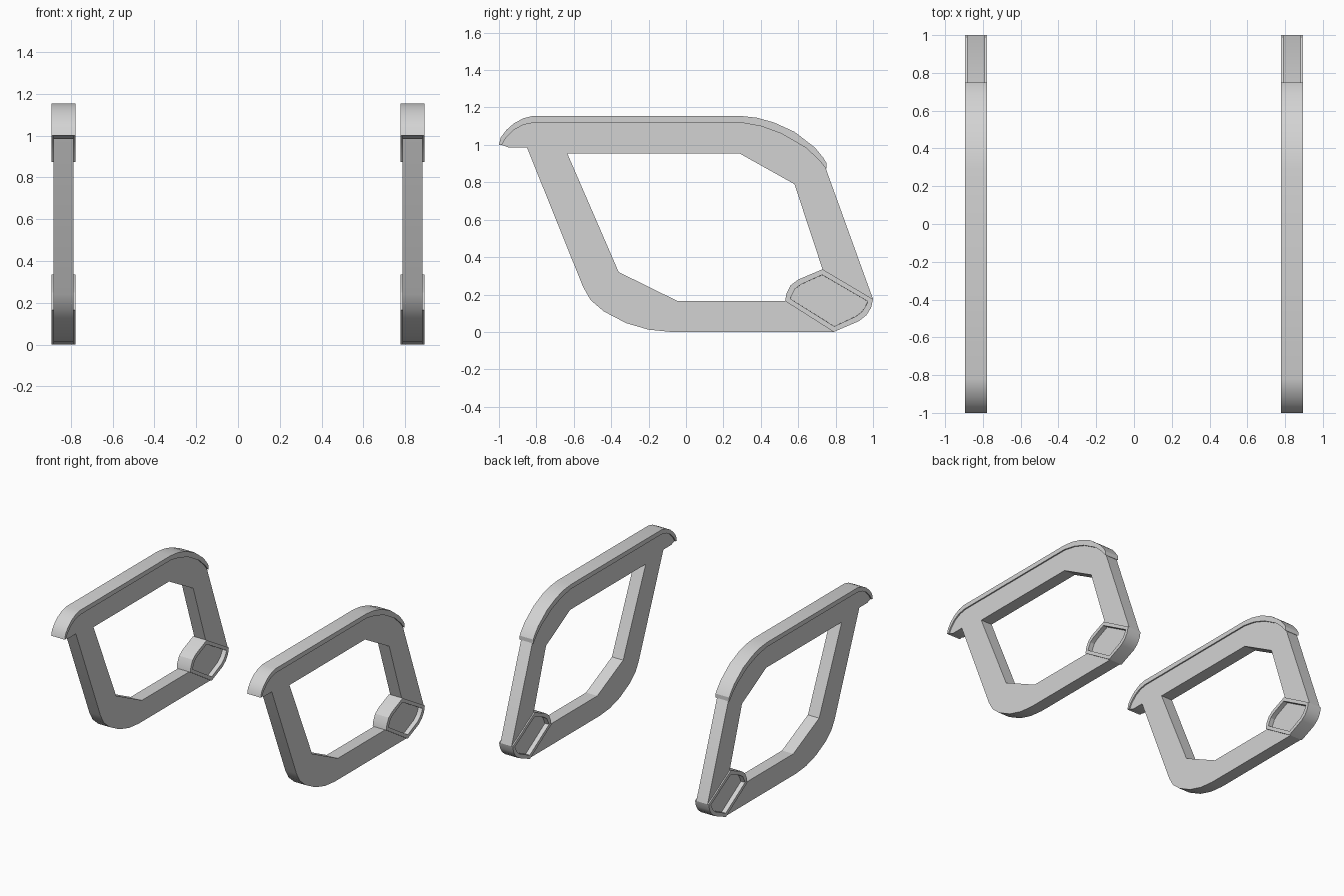
import bpy, bmesh, math

cube = bpy.data.objects.get("Cube")
if cube:
    bpy.data.objects.remove(cube, do_unlink=True)

grey = bpy.data.materials.new("light grey")
grey.use_nodes = True
colour = (0.65, 0.65, 0.65, 1)
grey.diffuse_color = colour
grey.node_tree.nodes["Principled BSDF"].inputs["Base Color"].default_value = colour

ARM_X = 0.836       # centre of each armrest
FRAME_HALF = 0.048  # half thickness of the frame
PAD_HALF = 0.058    # half thickness of the cap and the corner block


def side_prism(name, profile, half, centre_x, rim=0, recess=0):
    """Extrude a (y, z) profile along x, with optional recessed ends."""
    bm = bmesh.new()
    rings = [[bm.verts.new((x, y, z)) for y, z in profile] for x in (-half, half)]
    ends = [bm.faces.new(ring) for ring in rings]
    a, b = rings
    for i in range(len(profile)):
        j = (i + 1) % len(profile)
        bm.faces.new((a[i], a[j], b[j], b[i]))
    bmesh.ops.recalc_face_normals(bm, faces=bm.faces)
    if rim:
        for end in ends:
            bmesh.ops.inset_region(bm, faces=[end], thickness=rim)
            # a second ring gives the recess upright walls
            bmesh.ops.inset_region(bm, faces=[end], thickness=0.0005)
            for v in end.verts:
                v.co.x -= math.copysign(recess, v.co.x)
    mesh = bpy.data.meshes.new(name)
    bm.to_mesh(mesh)
    bm.free()
    mesh.materials.append(grey)
    obj = bpy.data.objects.new(name, mesh)
    obj.location.x = centre_x
    bpy.context.collection.objects.link(obj)
    bpy.ops.object.select_all(action='DESELECT')
    obj.select_set(True)
    bpy.context.view_layer.objects.active = obj
    bpy.ops.object.shade_smooth_by_angle(angle=math.radians(24))
    return obj


# Cap: outer curve from the front nose to the back end, and its underside
cap_outer = [(-1, 1.0), (-.99, 1.04), (-.96, 1.08), (-.92, 1.115), (-.87, 1.142),
             (-.82, 1.155), (.29, 1.155), (.38, 1.145), (.47, 1.12), (.58, 1.07),
             (.69, .985), (.735, .93), (.75, .905), (.75, .875)]
cap_inner = [(-.985, 1.0), (-.965, 1.035), (-.92, 1.08), (-.87, 1.107), (-.81, 1.12),
             (.29, 1.12), (.40, 1.10), (.51, 1.06), (.64, .985), (.71, .92), (.747, .875)]

# Frame: one loop that runs round the opening and back round the outside
opening = [(.53, .165), (-.045, .165), (-.36, .32), (-.635, .955),
           (.285, .955), (.58, .79), (.73, .335)]
lower_front = [(-.945, .985), (-.85, .985), (-.55, .24), (-.51, .17), (-.44, .11),
               (-.32, .047), (-.2, .012), (-.08, 0)]
frame = opening + [(1, .175)] + cap_inner[::-1] + lower_front + [(.79, 0)]

# Corner block with rounded ends
block = [(.53, .165), (.537, .205), (.56, .25), (.60, .28), (.73, .335),
         (1, .175), (.99, .13), (.965, .09), (.925, .058), (.79, 0)]

for side, sign in (("left", 1), ("right", -1)):
    x = ARM_X * sign
    side_prism(side + "_armrest_frame", frame, FRAME_HALF, x)
    side_prism(side + "_armrest_cap", cap_outer + cap_inner[::-1], PAD_HALF, x)
    side_prism(side + "_corner_block", block, PAD_HALF, x, rim=0.03, recess=0.035)
